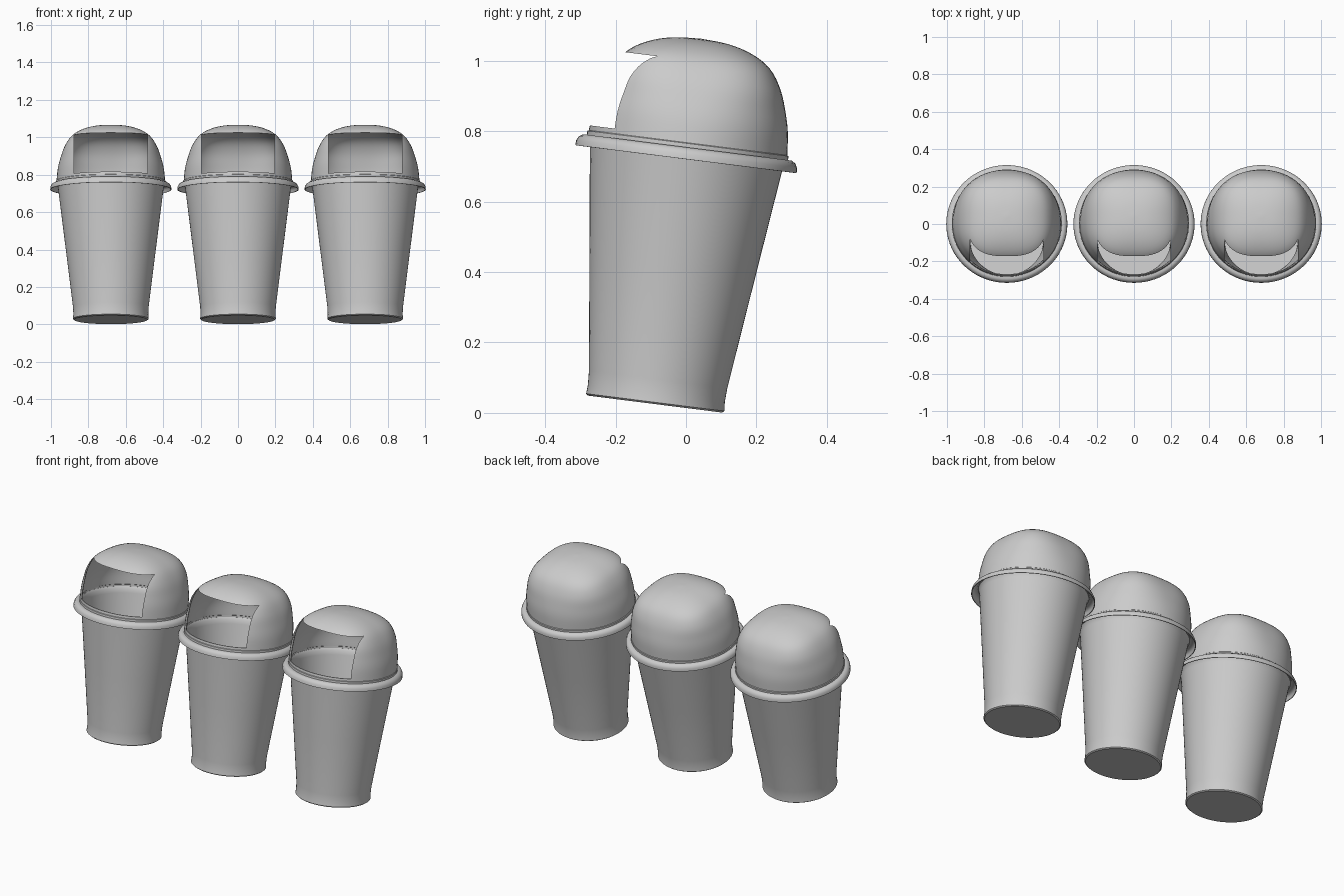
import bpy, bmesh, math
from math import radians

if "Cube" in bpy.data.objects:
    bpy.data.objects.remove(bpy.data.objects["Cube"])

SEGS = 72
TILT = radians(-7.2)


def smooth_path(pts, steps=4):
    """Catmull-Rom curve through the profile points."""
    p = [pts[0]] + pts + [pts[-1]]
    out = []
    for i in range(1, len(p) - 2):
        for k in range(steps):
            t = k / steps
            out.append(tuple(
                0.5 * (2 * b + (c - a) * t + (2 * a - 5 * b + 4 * c - d) * t * t
                       + (3 * b - a - 3 * c + d) * t ** 3)
                for a, b, c, d in zip(*p[i - 1:i + 3])))
    return out + [pts[-1]]


def lathe(name, profile, thickness):
    """Sweep (radius, height, squareness) points; squareness 2 is a circle."""
    bm = bmesh.new()
    rings = []
    for r, z, n in profile:
        ring = []
        for j in range(SEGS):
            a = 2 * math.pi * j / SEGS
            c, s = math.cos(a), math.sin(a)
            k = r / (abs(c) ** n + abs(s) ** n) ** (1 / n)
            ring.append(bm.verts.new((k * c, k * s, z)))
        rings.append(ring)
    for lo, hi in zip(rings, rings[1:]):
        for j in range(SEGS):
            k = (j + 1) % SEGS
            bm.faces.new((lo[j], lo[k], hi[k], hi[j]))
    bmesh.ops.remove_doubles(bm, verts=bm.verts, dist=1e-5)
    mesh = bpy.data.meshes.new(name)
    bm.to_mesh(mesh)
    bm.free()
    obj = bpy.data.objects.new(name, mesh)
    bpy.context.collection.objects.link(obj)
    mod = obj.modifiers.new("wall", 'SOLIDIFY')
    mod.thickness = thickness
    mod.offset = -1
    return obj


def finish(obj):
    """Apply modifiers and smooth the shading."""
    bpy.ops.object.select_all(action='DESELECT')
    obj.select_set(True)
    bpy.context.view_layer.objects.active = obj
    for m in list(obj.modifiers):
        bpy.ops.object.modifier_apply(modifier=m.name)
    bpy.ops.object.shade_smooth_by_angle(angle=radians(35))


# Tapered hollow bin with rolled lip
bin_profile = [(0, 0), (0.192, 0), (0.198, 0.005), (0.196, 0.03), (0.198, 0.07),
               (0.237, 0.39), (0.275, 0.70), (0.278, 0.722), (0.284, 0.731),
               (0.297, 0.731), (0.307, 0.725), (0.312, 0.715), (0.313, 0.701)]
body = lathe("bin_body", [(r, z, 2) for r, z in bin_profile], 0.004)
finish(body)

# Domed lid: round at the base, squarer towards the top
dome = smooth_path([(0.284, 0.748, 2.05), (0.278, 0.81, 2.15), (0.265, 0.865, 2.3),
                    (0.242, 0.93, 2.6), (0.205, 0.985, 2.8), (0.15, 1.02, 2.7),
                    (0.08, 1.04, 2.4), (0, 1.046, 2)])
lid = lathe("dome_lid", [(0.288, 0.728, 2), (0.288, 0.746, 2)] + dome, 0.005)

# Opening in the front of the lid
bpy.ops.mesh.primitive_cube_add(size=1, location=(0, -0.26, 0.8715))
cutter = bpy.context.object
cutter.name = "opening_cutter"
cutter.scale = (0.384, 0.48, 0.219)
cutter.hide_render = True
bpy.context.view_layer.update()
cut = lid.modifiers.new("opening", 'BOOLEAN')
cut.object = cutter
cut.operation = 'DIFFERENCE'
cut.solver = 'EXACT'
finish(lid)
bpy.data.objects.remove(cutter, do_unlink=True)

# Row of three leaning bins
for i, x in enumerate((-0.68, 0, 0.68)):
    for part in (body, lid):
        o = part if i == 0 else part.copy()
        if i:
            bpy.context.collection.objects.link(o)
        o.location = (x, -0.088, 0.025)
        o.rotation_euler = (TILT, 0, 0)
        o.scale = (1.022, 1, 1)
